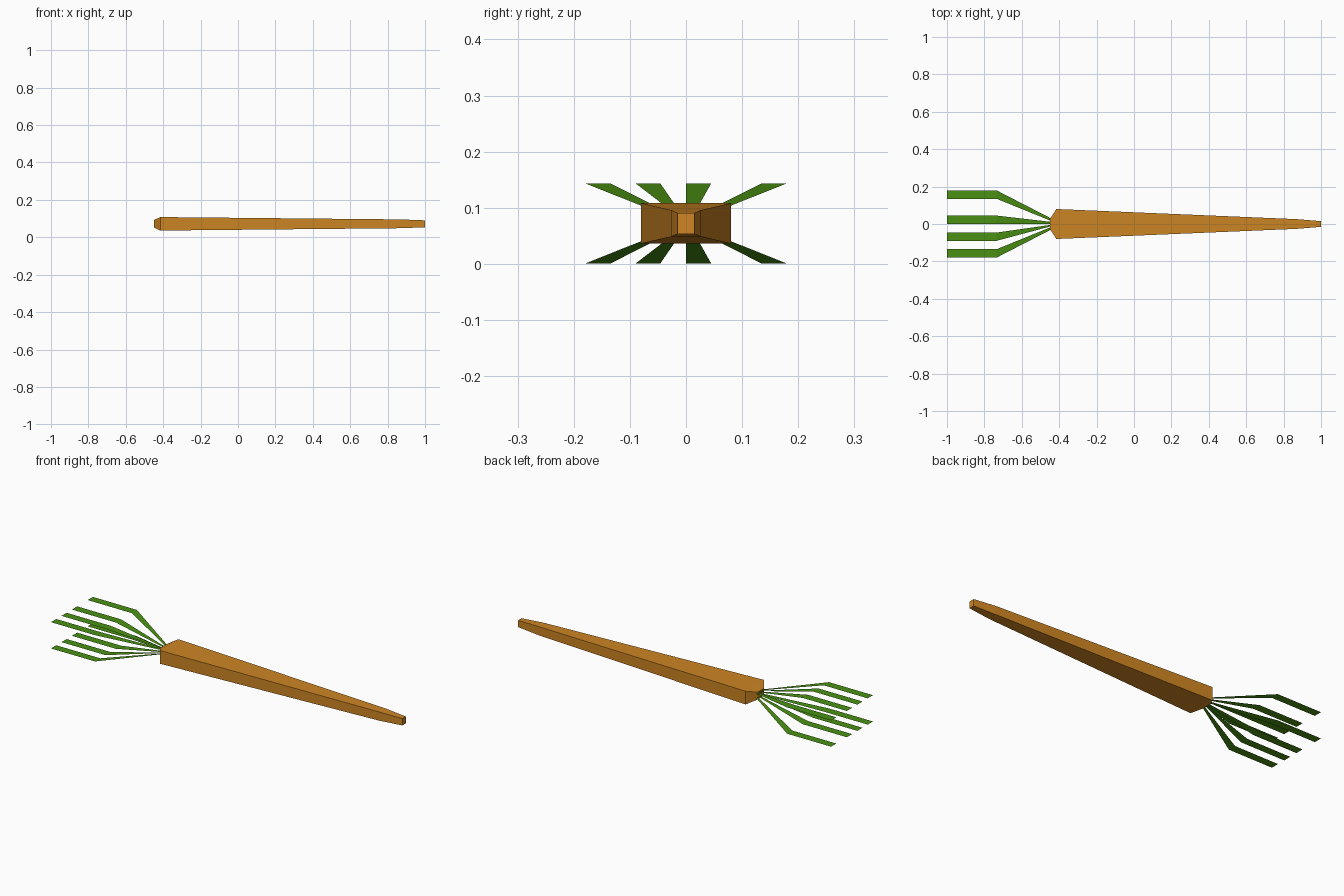
import bpy

if "Cube" in bpy.data.objects:
    bpy.data.objects.remove(bpy.data.objects["Cube"])

CZ = 0.072  # height of the carrot axis


def material(name, rgb):
    m = bpy.data.materials.new(name)
    m.diffuse_color = (*rgb, 1)
    m.use_nodes = True
    m.node_tree.nodes["Principled BSDF"].inputs["Base Color"].default_value = m.diffuse_color
    return m


def add_mesh(name, verts, faces, mat):
    me = bpy.data.meshes.new(name)
    me.from_pydata(verts, [], faces)
    me.materials.append(mat)
    ob = bpy.data.objects.new(name, me)
    bpy.context.collection.objects.link(ob)
    return ob


orange = material("carrot orange", (0.61, 0.235, 0.017))
green = material("leaf green", (0.07, 0.283, 0.007))

# Root: rectangular sections (x, half width, half height) lofted along x
sections = [(-0.45, 0.027, 0.02), (-0.415, 0.08, 0.036),
            (0.87, 0.026, 0.0235), (1.0, 0.015, 0.0185)]
verts, faces = [], [(0, 3, 2, 1)]
for x, w, h in sections:
    verts += [(x, -w, CZ - h), (x, w, CZ - h), (x, w, CZ + h), (x, -w, CZ + h)]
for s in range(len(sections) - 1):
    for i in range(4):
        a, b = 4 * s + i, 4 * s + (i + 1) % 4
        faces.append((a, b, b + 4, a + 4))
n = len(verts)
faces.append((n - 4, n - 3, n - 2, n - 1))
add_mesh("carrot_root", verts, faces, orange)

# Leaves: flat strips (outer y range, base y range), one row above, one below
strips = [(-0.18, -0.135, -0.028, -0.015), (-0.09, -0.046, -0.011, -0.004),
          (0.0, 0.045, 0.0, 0.011), (0.135, 0.18, 0.015, 0.028)]
for row, side in (("upper", 1), ("lower", -1)):
    z_out, z_base = CZ + side * 0.0715, CZ + side * 0.011
    for k, (a, b, c, d) in enumerate(strips):
        pts = [(-1.0, a, z_out), (-1.0, b, z_out),
               (-0.735, a, z_out), (-0.735, b, z_out),
               (-0.44, c, z_base), (-0.44, d, z_base)]
        add_mesh(f"{row}_leaf_{k + 1}", pts, [(0, 2, 3, 1), (2, 4, 5, 3)], green)
